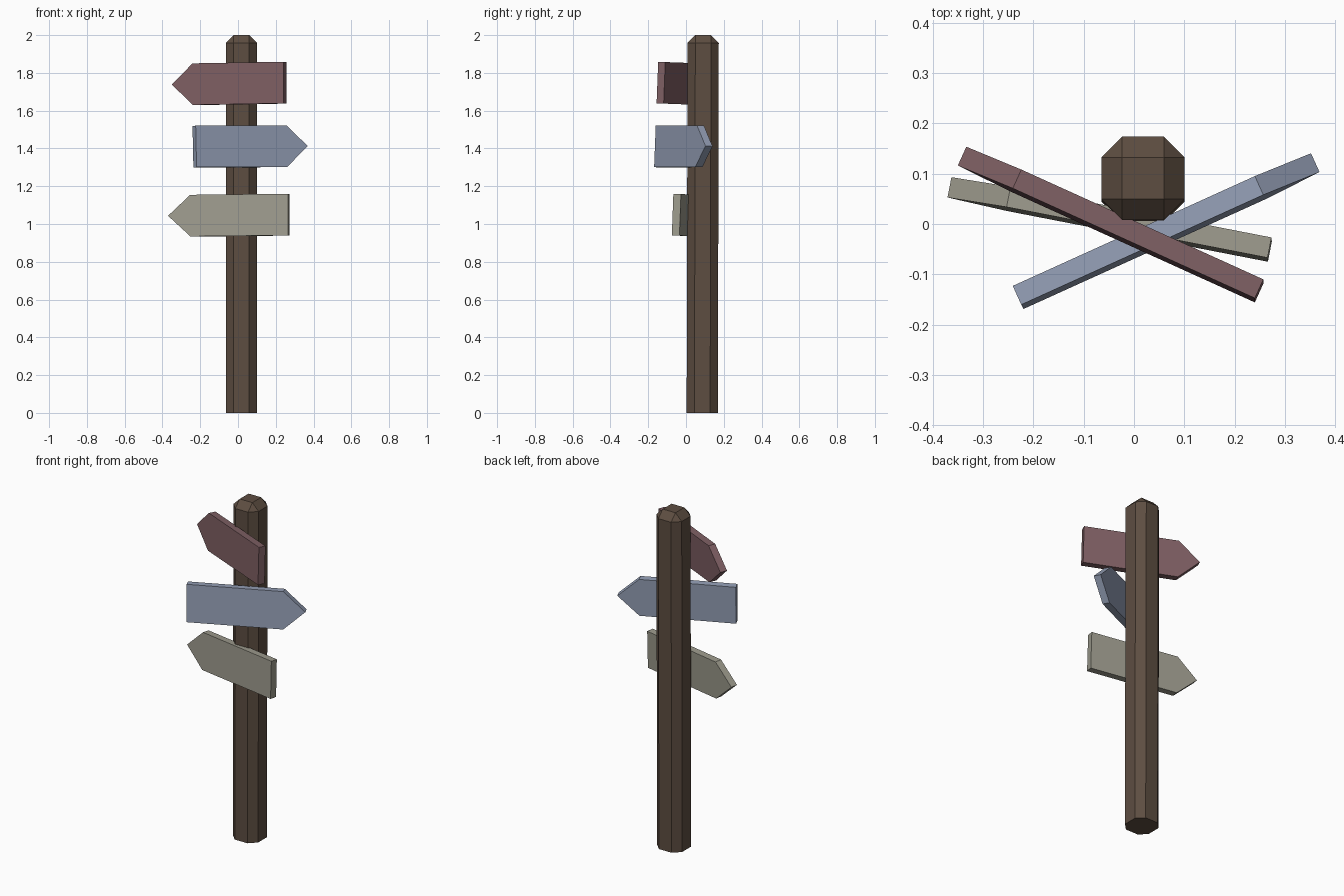
import bpy, bmesh
from math import radians
from mathutils import Matrix

if "Cube" in bpy.data.objects:
    bpy.data.objects.remove(bpy.data.objects["Cube"])


def material(name, rgb):
    mat = bpy.data.materials.new(name)
    mat.diffuse_color = (*rgb, 1)
    mat.use_nodes = True
    mat.node_tree.nodes["Principled BSDF"].inputs["Base Color"].default_value = mat.diffuse_color
    return mat


def finish(bm, name, mat):
    bmesh.ops.recalc_face_normals(bm, faces=bm.faces)
    mesh = bpy.data.meshes.new(name)
    bm.to_mesh(mesh)
    bm.free()
    mesh.materials.append(mat)
    obj = bpy.data.objects.new(name, mesh)
    bpy.context.collection.objects.link(obj)
    return obj


# Post: square beam, every edge chamfered except around the foot, leaning slightly
HALF, HEIGHT, CHAMFER = 0.0825, 2.0, 0.041
bm = bmesh.new()
bmesh.ops.create_cube(bm, size=1)
bmesh.ops.scale(bm, vec=(2 * HALF, 2 * HALF, HEIGHT), verts=bm.verts)
edges = [e for e in bm.edges if max(v.co.z for v in e.verts) > 0]
bmesh.ops.bevel(bm, geom=edges, offset=CHAMFER, offset_type='OFFSET',
                segments=1, profile=0.5, affect='EDGES')
for v in bm.verts:
    v.co.z += HEIGHT / 2
    v.co.x += 0.018
    v.co.y += 0.086 + 0.0025 * v.co.z
finish(bm, "post", material("dark_wood", (0.11, 0.075, 0.053)))


# Arrow boards: pentagon profile extruded through the thickness
def board(name, rgb, location, direction, yaw, lean, roll):
    length, height, thick, tip = 0.648, 0.22, 0.041, 0.12
    h, l = height / 2, length / 2
    profile = [(-l, -h), (l - tip, -h), (l, 0), (l - tip, h), (-l, h)]
    bm = bmesh.new()
    verts = [bm.verts.new((x * direction, -thick / 2, z)) for x, z in profile]
    face = bm.faces.new(verts)
    out = bmesh.ops.extrude_face_region(bm, geom=[face])
    moved = [g for g in out["geom"] if isinstance(g, bmesh.types.BMVert)]
    bmesh.ops.translate(bm, vec=(0, thick, 0), verts=moved)
    obj = finish(bm, name, material(name + "_paint", rgb))
    obj.matrix_world = (Matrix.Translation(location)
                        @ Matrix.Rotation(radians(yaw), 4, 'Z')
                        @ Matrix.Rotation(radians(roll), 4, 'Y')
                        @ Matrix.Rotation(radians(lean), 4, 'X'))


board("upper_arrow_board", (0.21, 0.115, 0.125), (-0.0465, 0.001, 1.743), -1, -24.4, -2, -0.9)
board("middle_arrow_board", (0.30, 0.35, 0.47), (0.065, -0.012, 1.411), 1, 24.4, -2.5, -0.2)
board("lower_arrow_board", (0.34, 0.33, 0.27), (-0.0485, 0.011, 1.046), -1, -11, -2, -0.6)
